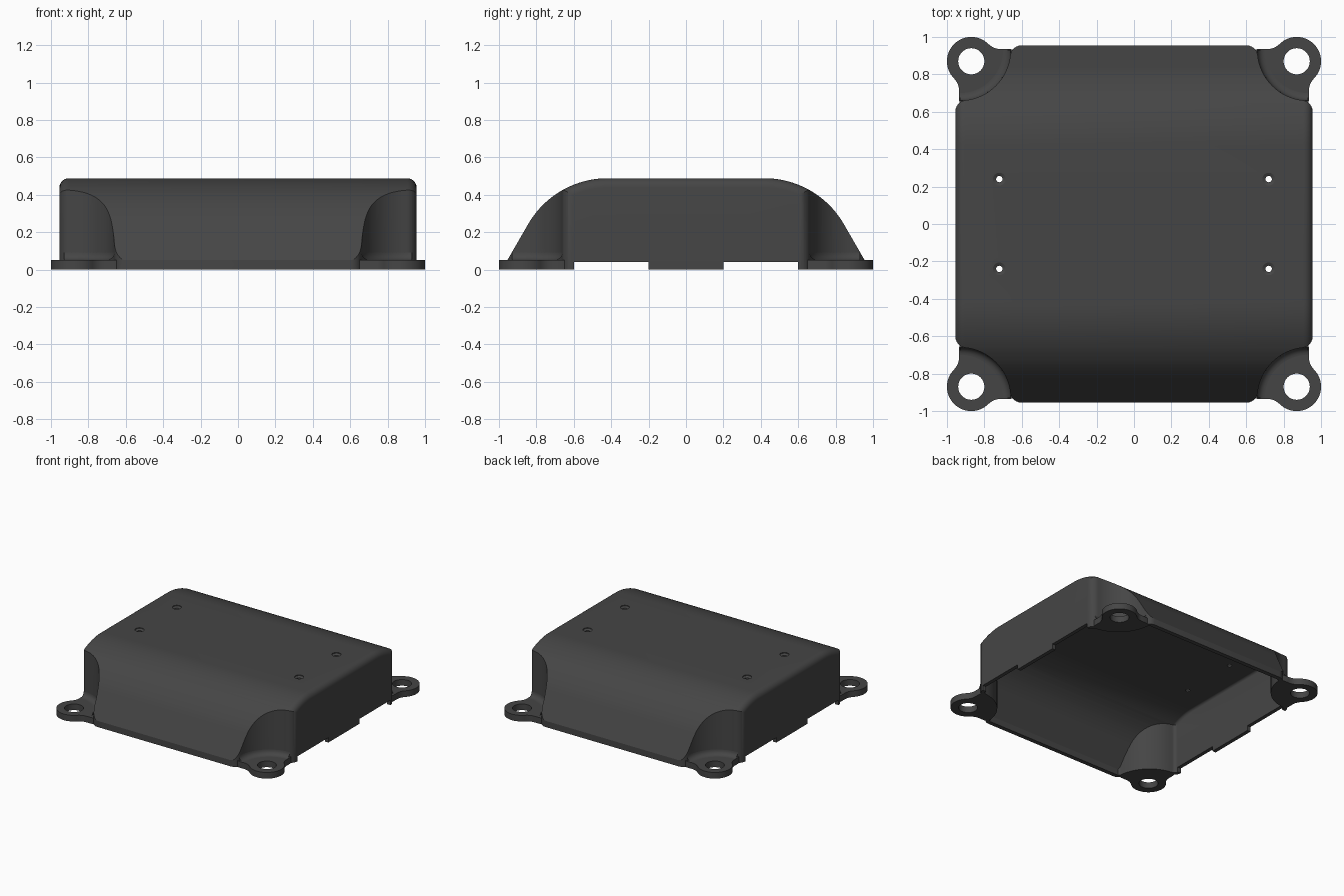
import bpy, bmesh, math
from math import sin, cos, radians as rad

if "Cube" in bpy.data.objects:
    bpy.data.objects.remove(bpy.data.objects["Cube"])

W = 0.955        # half width of the cover
TOP = 0.488      # height of the cover
WALL = 0.03      # shell thickness
BITE = (0.93, 0.27)   # corner recess: centre (x = y) and radius
EAR = (0.87, 0.13)    # mounting ear: centre (x = y) and radius

mat = bpy.data.materials.new("dark grey plastic")
mat.diffuse_color = (0.06, 0.06, 0.06, 1)
mat.use_nodes = True
mat.node_tree.nodes["Principled BSDF"].inputs["Base Color"].default_value = mat.diffuse_color


def make(name, bm):
    bmesh.ops.recalc_face_normals(bm, faces=bm.faces)
    me = bpy.data.meshes.new(name)
    bm.to_mesh(me)
    bm.free()
    me.materials.append(mat)
    ob = bpy.data.objects.new(name, me)
    bpy.context.collection.objects.link(ob)
    return ob


def loft(name, rings, caps=True, closed=True):
    bm = bmesh.new()
    vs = [[bm.verts.new(p) for p in ring] for ring in rings]
    n = len(rings[0])
    for a, b in zip(vs, vs[1:]):
        for i in range(n if closed else n - 1):
            j = (i + 1) % n
            bm.faces.new((a[i], a[j], b[j], b[i]))
    if caps:
        bm.faces.new(vs[0][::-1])
        bm.faces.new(vs[-1])
    return make(name, bm)


def prism(name, outline, z0, z1):
    return loft(name, [[(x, y, z) for x, y in outline] for z in (z0, z1)])


def revolve(name, x, y, profile, n=32):
    return loft(name, [[(x + r * cos(math.tau * i / n), y + r * sin(math.tau * i / n), z)
                        for i in range(n)] for r, z in profile])


def box(name, x0, x1, y0, y1, z0, z1):
    return prism(name, [(x0, y0), (x1, y0), (x1, y1), (x0, y1)], z0, z1)


def apply_mods(ob):
    bpy.context.view_layer.objects.active = ob
    for m in list(ob.modifiers):
        bpy.ops.object.modifier_apply(modifier=m.name)


def boolean(ob, cutter, op="DIFFERENCE"):
    m = ob.modifiers.new("cut", "BOOLEAN")
    m.operation, m.object, m.solver = op, cutter, "EXACT"
    apply_mods(ob)
    bpy.data.objects.remove(cutter)


def arc(cx, cy, r, a0, a1, n):
    return [(cx + r * cos(rad(a0 + (a1 - a0) * i / n)),
             cy + r * sin(rad(a0 + (a1 - a0) * i / n))) for i in range(n + 1)]


def side_profile(off, z0):
    # flat roof, rounded shoulders, 60 degree slopes, short vertical rim
    r = 0.489 - off
    half = [(0.42 + r * sin(rad(a)), TOP - 0.489 + r * cos(rad(a))) for a in range(0, 61, 3)]
    y, z = half[-1]
    half += [(y + (z - 0.05) / math.tan(rad(60)), 0.05)]
    half += [(half[-1][0], z0)]
    return [(-y, z) for y, z in reversed(half)] + half


def plan_outline(off):
    # square plan with a round recess in each corner and softened recess ends
    c, r, w, f = BITE[0], BITE[1] + off, W - off, 0.06 - off
    dy = c - (w - f)
    dx = math.sqrt((r + f) ** 2 - dy ** 2)
    t = math.degrees(math.atan2(dy, dx))
    corner = arc(w - f, c - dx, f, 0, 90 - t, 6)
    corner += arc(c, c, r, 270 - t, 180 + t, 20)
    corner += arc(c - dx, w - f, f, t, 90, 6)
    pts = []
    for k in range(4):
        co, si = round(cos(k * math.pi / 2)), round(sin(k * math.pi / 2))
        pts += [(x * co - y * si, x * si + y * co) for x, y in corner]
    return pts


def cover_solid(name, off, z0):
    # profile lofted along x with rounded ends, trimmed to the plan outline
    e, rings = 0.05 - off, []
    for a in range(0, 91, 15):
        d = e * (1 - sin(rad(a)))
        x = W - off - e + e * cos(rad(a))
        rings.append((x, off + d))
    rings = [(-x, o) for x, o in rings] 
    full = rings + [(-x, o) for x, o in reversed(rings)]
    # widest inset sits at the outer ends
    full = [(math.copysign(W - off - e + e * sin(rad(a)), s), off + e * (1 - cos(rad(a))))
            for s, seq in ((-1, range(90, -1, -15)), (1, range(0, 91, 15))) for a in seq]
    ob = loft(name, [[(x, y, z) for y, z in side_profile(o, z0)] for x, o in full])
    boolean(ob, prism("plan", plan_outline(off), z0 - 0.1, 1), "INTERSECT")
    return ob


# hollow cover, open underneath
cover = cover_solid("cover", 0, 0)
boolean(cover, cover_solid("cavity", WALL, -0.1))
for s in (-1, 1):
    # notches under the side walls
    boolean(cover, box("notch", -1.2, 1.2, s * 0.4 - 0.2, s * 0.4 + 0.2, -0.2, 0.04))
    # countersunk screw holes in the roof
    for x in (-0.72, 0.72):
        boolean(cover, revolve("screw_hole", x, s * 0.24, [
            (0.017, 0.4), (0.017, TOP - 0.015), (0.034, TOP - 0.006), (0.034, 0.6)], 24))

# mounting ear with necked outline and bolt hole
c, r = EAR
f, edge = 0.1, 0.935
dy = edge + f - c
dx = math.sqrt((r + f) ** 2 - dy ** 2)
t = math.degrees(math.atan2(dy, dx))
outline = [(0.66, edge)] + arc(c - dx, edge + f, f, 270, 360 - t, 8)
outline += arc(c, c, r, 180 - t, t - 90, 40)[1:-1]
outline += arc(edge + f, c - dx, f, 90 + t, 180, 8) + [(edge, 0.66)]
outline += arc(BITE[0], BITE[0], BITE[1] + 0.015, 270, 180, 20)
ears = prism("mounting_ears", outline, 0, 0.05)
boolean(ears, revolve("bolt_hole", c, c, [(0.07, -0.1), (0.07, 0.2)], 40))

# rounded cove where the recess wall meets the ear
cove = loft("recess_coves", [
    [(x, y, 0.09 - 0.04 * sin(rad(a))) for x, y in
     arc(BITE[0], BITE[0], BITE[1] - 0.04 * (1 - cos(rad(a))), 180, 270, 20)]
    for a in range(0, 91, 15)], caps=False, closed=False)

for ob in (ears, cove):
    m = ob.modifiers.new("mirror", "MIRROR")
    m.use_axis = (True, True, False)
    m.use_mirror_merge = False
    apply_mods(ob)

for ob in (cover, ears, cove):
    bpy.ops.object.select_all(action="DESELECT")
    ob.select_set(True)
    bpy.context.view_layer.objects.active = ob
    bpy.ops.object.shade_smooth_by_angle(angle=rad(30))
